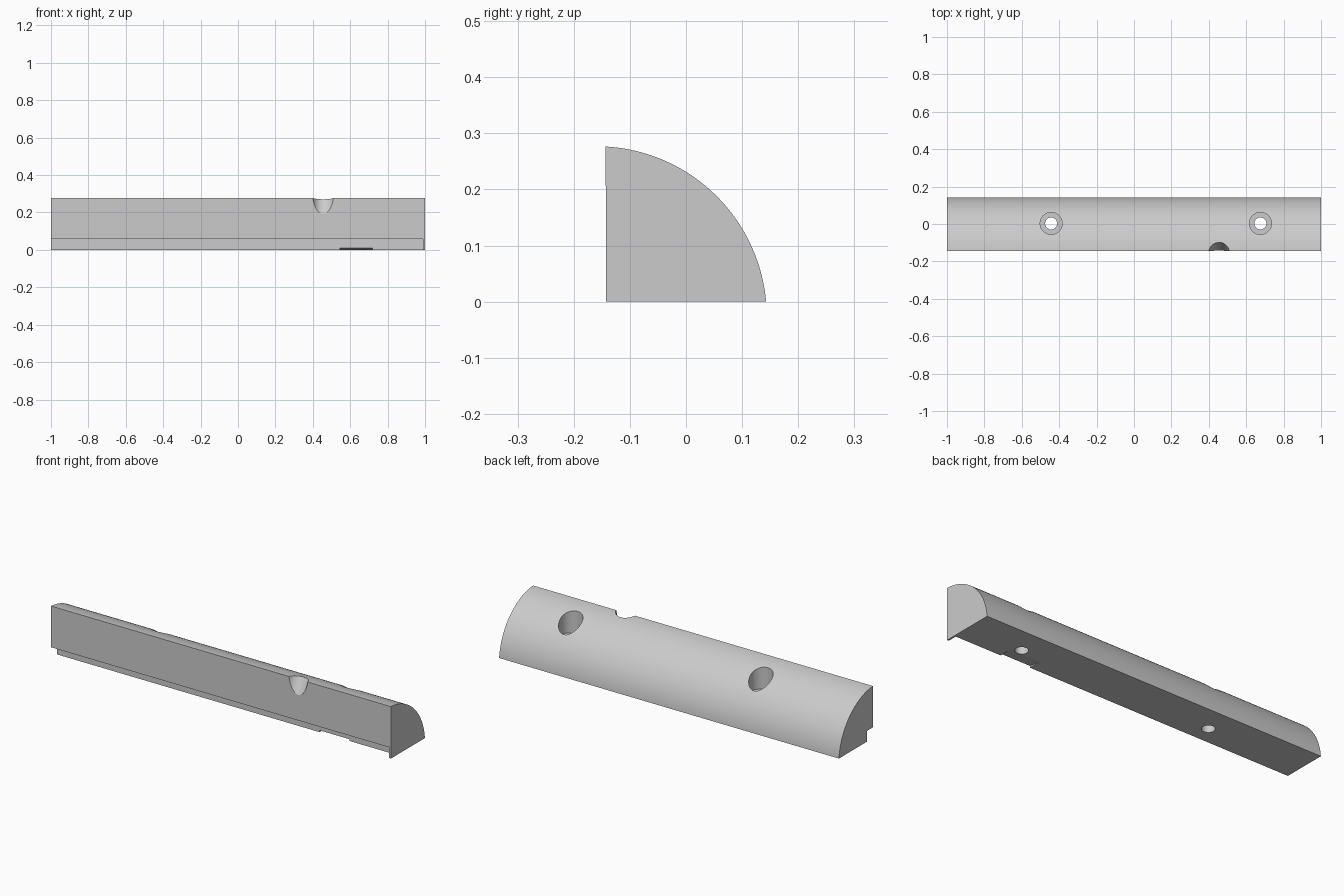
import bpy, bmesh
from math import sin, cos, atan2, radians
from mathutils import Matrix, Vector

old = bpy.data.objects.get("Cube")
if old:
    bpy.data.objects.remove(old)

grey = bpy.data.materials.new("plain grey")
grey.use_nodes = True
grey.diffuse_color = (0.6, 0.6, 0.6, 1)
grey.node_tree.nodes["Principled BSDF"].inputs["Base Color"].default_value = (0.6, 0.6, 0.6, 1)


def add_object(name, bm):
    bmesh.ops.recalc_face_normals(bm, faces=bm.faces)
    mesh = bpy.data.meshes.new(name)
    bm.to_mesh(mesh)
    bm.free()
    mesh.materials.append(grey)
    obj = bpy.data.objects.new(name, mesh)
    bpy.context.collection.objects.link(obj)
    return obj


def extrude_profile(name, points, x0, x1):
    """Sweep a closed (y, z) outline along x."""
    bm = bmesh.new()
    face = bm.faces.new([bm.verts.new((x0, y, z)) for y, z in points])
    moved = bmesh.ops.extrude_face_region(bm, geom=[face])["geom"]
    verts = [v for v in moved if isinstance(v, bmesh.types.BMVert)]
    bmesh.ops.translate(bm, verts=verts, vec=(x1 - x0, 0, 0))
    return add_object(name, bm)


def cylinder(name, radius, length, centre, tilt=0):
    bm = bmesh.new()
    bmesh.ops.create_cone(
        bm, cap_ends=True, segments=48, radius1=radius, radius2=radius, depth=length,
        matrix=Matrix.Translation(centre) @ Matrix.Rotation(tilt, 4, "X"))
    return add_object(name, bm)


# Quarter-round bar: flat front and base, arc over the back
HALF, TOP = 0.143, 0.277
CY, CZ, R = -0.16, -0.027, 0.304
start = atan2(TOP - CZ, -HALF - CY)
end = atan2(-CZ, HALF - CY)
STEPS = 48
angles = [start + (end - start) * i / STEPS for i in range(STEPS + 1)]
outline = [(-HALF, 0)] + [(CY + R * cos(a), CZ + R * sin(a)) for a in angles]
bar = extrude_profile("quarter_round_bar", outline, -1, 1)

# Step under the front, closed by a thin wall at the left end
STEP_Y = -0.093
cutters = [extrude_profile(
    "step_cutter", [(-0.3, -0.1), (STEP_Y, -0.1), (STEP_Y, 0.057), (-0.3, 0.057)], -1.1, 0.99)]

# Shallow ramp in the base
cutters.append(extrude_profile(
    "ramp_cutter", [(STEP_Y - 0.02, 0.012), (-0.02, 0), (-0.02, -0.05), (STEP_Y - 0.02, -0.05)],
    0.545, 0.72))

# Counterbored screw holes
for x in (-0.443, 0.676):
    cutters.append(cylinder("screw_hole_cutter", 0.032, 1, (x, 0.003, 0.1)))
    cutters.append(cylinder("counterbore_cutter", 0.059, 0.4, (x, 0.003, 0.34)))

# Slanted round notch across the top front edge
tilt = radians(-30)
outward = Vector((0, -cos(tilt), -sin(tilt)))
cutters.append(cylinder(
    "notch_cutter", 0.057, 0.6, Vector((0.455, -HALF, TOP)) + 0.015 * outward, tilt))

bpy.context.view_layer.objects.active = bar
for cutter in cutters:
    cutter.hide_render = True
    mod = bar.modifiers.new(cutter.name, "BOOLEAN")
    mod.operation = "DIFFERENCE"
    mod.solver = "EXACT"
    mod.object = cutter
    bpy.ops.object.modifier_apply(modifier=mod.name)
    bpy.data.objects.remove(cutter)

bpy.ops.object.select_all(action="DESELECT")
bar.select_set(True)
bpy.ops.object.shade_smooth_by_angle(angle=radians(30))
